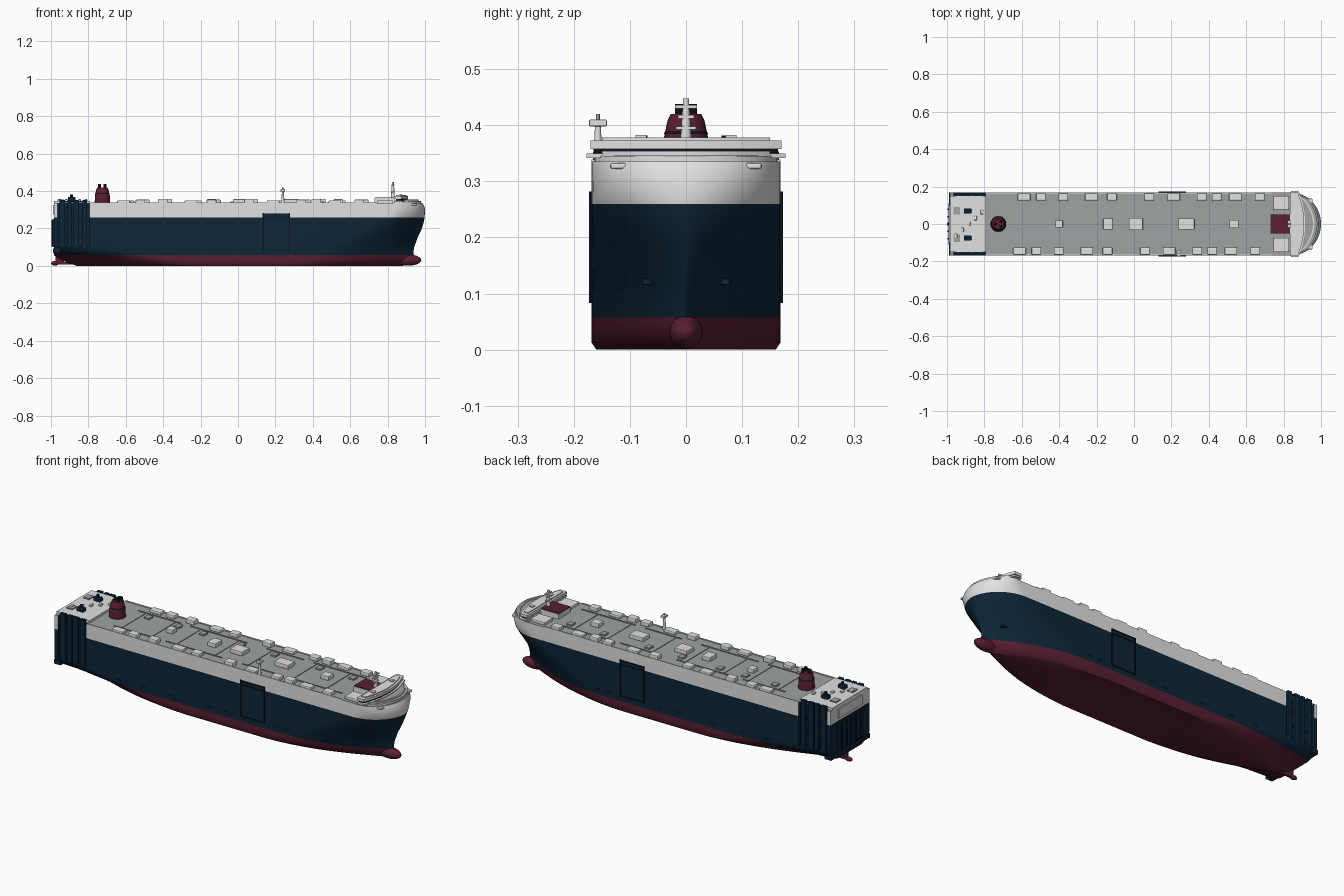
import bpy, bmesh, math
from mathutils import Vector

old = bpy.data.objects.get("Cube")
if old:
    bpy.data.objects.remove(old)


def material(name, rgb):
    m = bpy.data.materials.new(name)
    m.use_nodes = True
    m.diffuse_color = (*rgb, 1)
    m.node_tree.nodes["Principled BSDF"].inputs["Base Color"].default_value = (*rgb, 1)
    return m


WHITE = material("white paint", (.75, .75, .75))
NAVY = material("navy paint", (.004, .019, .04))
RED = material("maroon paint", (.1, .014, .032))
GREY = material("grey deck", (.34, .36, .36))
DARK = material("dark trim", (.004, .007, .012))


def add(name, verts, faces, mats):
    me = bpy.data.meshes.new(name)
    me.from_pydata(verts, [], faces)
    bm = bmesh.new()
    bm.from_mesh(me)
    bmesh.ops.remove_doubles(bm, verts=bm.verts, dist=1e-5)
    bmesh.ops.recalc_face_normals(bm, faces=bm.faces)
    bm.to_mesh(me)
    bm.free()
    for m in mats:
        me.materials.append(m)
    ob = bpy.data.objects.new(name, me)
    bpy.context.collection.objects.link(ob)
    return ob


def smooth(ob, angle=35):
    bpy.ops.object.select_all(action='DESELECT')
    ob.select_set(True)
    bpy.context.view_layer.objects.active = ob
    bpy.ops.object.shade_smooth_by_angle(angle=math.radians(angle))


def prism(name, outline, z0, z1, mat):
    n = len(outline)
    verts = [(x, y, z) for z in (z0, z1) for x, y in outline]
    faces = [range(n), range(n, 2 * n)]
    faces += [(i, (i + 1) % n, n + (i + 1) % n, n + i) for i in range(n)]
    return add(name, verts, faces, [mat])


def box(name, x0, x1, y0, y1, z0, z1, mat, bevel=0):
    ob = prism(name, [(x0, y0), (x1, y0), (x1, y1), (x0, y1)], z0, z1, mat)
    if bevel:
        b = ob.modifiers.new("bevel", 'BEVEL')
        b.width, b.segments = bevel, 2
    return ob


def tube(name, x, y, rings, mat, sides=24):
    """Upright turned part from (radius, height) rings."""
    verts = [(x + r * math.cos(a), y + r * math.sin(a), z) for r, z in rings
             for a in (math.tau * i / sides for i in range(sides))]
    faces = [(k * sides + i, k * sides + (i + 1) % sides,
              (k + 1) * sides + (i + 1) % sides, (k + 1) * sides + i)
             for k in range(len(rings) - 1) for i in range(sides)]
    faces += [range(sides), range(len(verts) - sides, len(verts))]
    ob = add(name, verts, faces, [mat])
    smooth(ob)
    return ob


def ellipsoid(name, centre, size, mat):
    bpy.ops.mesh.primitive_uv_sphere_add(segments=24, ring_count=14, radius=1, location=centre)
    ob = bpy.context.object
    ob.name, ob.scale = name, size
    ob.data.materials.append(mat)
    smooth(ob, 60)


# Hull levels: height, stern end, stern half width, stern taper, bow taper, bow end, bow fullness
W, END = .168, -.985
LEVELS = [(0, -.86, .004, -.2, .25, .88, 1.1), (.012, -.9, .006, -.3, .3, .91, 1.05),
          (.035, -.95, .02, -.4, .36, .935, 1), (.057, END, .1, -.5, .4, .94, 1),
          (.075, END, .15, -.6, .43, .938, .95), (.1, END, W, -.78, .48, .942, .9),
          (.15, END, W, -.78, .58, .96, .8), (.2, END, W, -.78, .68, .983, .68),
          (.23, END, W, -.78, .74, .992, .6), (.26, END, W, -.78, .8, .998, .55),
          (.31, END, W, -.78, .84, 1, .5), (.335, END, W, -.78, .84, .987, .5)]


def half_width(level, x):
    z, xs, ws, ts, tb, xb, e = level
    full = W if z else W - .008
    if x < ts:
        return full + (ws - full) * min(1, (ts - x) / (ts - xs)) ** 1.7
    if x > tb:
        return full * max(0, 1 - ((x - tb) / (xb - tb)) ** 2) ** e
    return full


def station_xs(level):
    z, xs, ws, ts, tb, xb, e = level
    out = [xs + (ts - xs) * i / 12 for i in range(12)]
    out += [ts + (tb - ts) * i / 4 for i in range(4)]
    return out + [tb + (xb - tb) * math.sin(i / 18 * math.pi / 2) for i in range(19)]


# Hull: loops run round each level, stacked upward
loops = []
for lv in LEVELS:
    side = [(x, half_width(lv, x)) for x in station_xs(lv)]
    loops.append([(x, -y, lv[0]) for x, y in side] + [(x, y, lv[0]) for x, y in reversed(side)])
n = len(loops[0])
faces = [(k * n + i, k * n + (i + 1) % n, (k + 1) * n + (i + 1) % n, (k + 1) * n + i)
         for k in range(len(loops) - 1) for i in range(n)]
top = (len(loops) - 1) * n
for s in (0, top):
    faces += [(s + i, s + i + 1, s + n - 2 - i, s + n - 1 - i) for i in range(n // 2 - 1)]
hull = add("hull", [v for lp in loops for v in lp], faces, [RED, NAVY, WHITE, GREY])
for p in hull.data.polygons:
    z = p.center.z
    p.material_index = 3 if z > .334 else 2 if z > .26 else 1 if z > .057 else 0

# Recesses in both stern quarters
for s in (-1, 1):
    cutter = box("stern_recess_cutter", -.965, -.795, s * .15, s * .2, .1, .4, RED)
    cutter.hide_render = True
    for m in (NAVY, WHITE, GREY):
        cutter.data.materials.append(m)
    for p in cutter.data.polygons:
        p.material_index = 1
    mod = hull.modifiers.new("recess", 'BOOLEAN')
    mod.operation, mod.solver, mod.object = 'DIFFERENCE', 'EXACT', cutter
    bpy.context.view_layer.objects.active = hull
    bpy.ops.object.modifier_apply(modifier="recess")
    bpy.data.objects.remove(cutter)
smooth(hull)

ellipsoid("bulbous_bow", (.91, 0, .031), (.07, .03, .03), RED)
ellipsoid("propeller_hub", (-.978, 0, .014), (.022, .012, .012), RED)
box("propeller_shaft", -.98, -.84, -.006, .006, .008, .02, RED)
box("rudder", -.975, -.93, -.005, .005, .012, .06, RED)

# Side details, mirrored
for s in (-1, 1):
    for x, wide in ((-.94, .03), (-.9, .022), (-.865, .03), (-.82, .025)):
        box("stern_post", x - wide / 2, x + wide / 2, s * .149, s * .166, .1, .352, NAVY)
    for z in (.105, .17, .25, .34):
        box("stern_beam", -.95, -.81, s * .149, s * .158, z, z + .008, DARK)
    box("side_door", .135, .275, s * .16, s * .17, .09, .28, NAVY)
    for x in (.132, .272):
        box("door_frame_post", x, x + .007, s * .16, s * .173, .085, .282, DARK)
    for z in (.083, .255, .276):
        box("door_frame_rail", .132, .279, s * .16, s * .173, z, z + .005, DARK)
    for x in (-.62, -.47, -.3, -.07, .02, .33, .4):
        box("hull_port", x, x + .03, s * .16, s * .1695, .083, .088, DARK)
    lv = LEVELS[5]
    w = half_width(lv, .85)
    box("anchor", .84, .875, s * (w - .02), s * (w + .012), .115, .127, NAVY, .003)
    box("bow_fairlead", .9, .955, s * .1, s * .135, .322, .333, WHITE, .004)

# Stern
box("stern_house", END, -.79, -.15, .15, .333, .348, WHITE)
box("stern_ledge", -.99, -.95, -W, W, .07, .092, NAVY)
box("stern_ramp", -.992, -.98, -.11, .11, .1, .25, NAVY)
box("stern_upper_panel", -.99, -.98, -.1, .1, .275, .325, WHITE)
for i in range(5):
    y = -.08 + i * .04
    box("ramp_rib", -.996, -.985, y - .004, y + .004, .105, .245, DARK)
    box("stern_vent", -.96 + i * .035, -.945 + i * .035, y * .8 - .012, y * .8 + .012, .345, .357, WHITE, .003)
for y in (-.075, .07):
    box("mooring_winch", -.91, -.87, y - .014, y + .014, .345, .368, NAVY, .004)
    tube("winch_post", -.89, y, [(.007, .36), (.007, .382)], NAVY, 10)
    box("deck_hatch", -.965, -.93, y - .02, y + .02, .345, .354, GREY)

# Main deck furniture
for s in (-1, 1):
    box("deck_edge", -.79, .74, s * .162, s * W, .33, .339, WHITE)
    for i, x in enumerate((-.6, -.51, -.39, -.24, -.13, .07, .2, .35, .43, .53, .66)):
        d = .026 if i % 3 else .034
        x += .012 * s
        box("side_vent_house", x - d, x + d, s * .125, s * .165, .333, .35 + .004 * (i % 3), WHITE, .005)
    for x0, x1 in ((-.67, -.42), (-.36, -.02), (.1, .32), (.38, .7)):
        box("deck_pipe", x0, x1, s * .104, s * .109, .334, .339, GREY)
for x, wide, deep in ((-.4, .04, .04), (-.14, .05, .06), (.01, .075, .065),
                      (.28, .085, .06), (.535, .05, .045)):
    box("deck_house", x - wide / 2, x + wide / 2, -deep / 2, deep / 2, .333, .357, WHITE, .004)
for x in (-.63, -.45, -.3, -.07, .13, .4, .6):
    box("cross_pipe", x, x + .005, -.1, .1, .334, .338, GREY)
    box("deck_locker", x + .03, x + .06, .05, .085, .333, .343, GREY)

# Funnel
tube("funnel", -.725, 0, [(.042, .333), (.039, .38), (.033, .408), (.027, .42)], RED)
tube("funnel_band", -.725, 0, [(.04, .384), (.037, .39)], DARK)
for x, y in ((-.74, 0), (-.712, .012), (-.712, -.012)):
    tube("exhaust_pipe", x, y, [(.008, .415), (.008, .438)], DARK, 12)

# Side signal mast
tube("signal_mast", .24, -.157, [(.009, .333), (.005, .4)], WHITE, 12)
box("mast_platform", .228, .252, -.173, -.141, .398, .41, WHITE, .002)
tube("mast_lamp", .24, -.157, [(.004, .41), (.004, .42)], WHITE, 10)


# Bridge and forecastle
def arc_outline(aft, tip, sweep, wide):
    ys = [-wide + wide * i / 10 for i in range(21)]
    return [(aft, wide), (aft, -wide)] + [(tip - sweep * (y / wide) ** 2, y) for y in ys]


TOP = LEVELS[-1]
bow = [(x, -half_width(TOP, x) * .97) for x in station_xs(TOP) if x > .84]
bow = [(.835, -W * .97)] + [(.84 + (x - .84) * .95, y) for x, y in bow]
bow += [(x, -y) for x, y in reversed(bow[:-1])]
prism("forecastle", bow, .333, .345, WHITE)
prism("bow_walkway", [(.85 + (x - .835) * .9, y * .9) for x, y in bow], .344, .346, GREY)
prism("bridge_wings", arc_outline(.84, .915, .035, .177), .342, .35, WHITE)
prism("bridge_windows", arc_outline(.845, .905, .035, .164), .348, .36, DARK)
prism("bridge_roof", arc_outline(.835, .91, .035, .17), .358, .373, WHITE)
prism("bridge_roof_top", arc_outline(.845, .9, .03, .15), .372, .378, WHITE)
arc = arc_outline(0, .965, .07, .15)[2:]
prism("wave_breaker", arc + [(x - .008, y) for x, y in reversed(arc)], .343, .354, WHITE)

box("accommodation_block", .73, .838, -.052, .052, .333, .362, WHITE)
box("accommodation_roof", .732, .836, -.05, .05, .361, .366, RED)
for s in (-1, 1):
    box("lifeboat_station", .745, .83, s * .075, s * .15, .333, .35, WHITE, .004)

# Radar mast
tube("radar_mast", .828, 0, [(.011, .36), (.005, .448)], WHITE, 12)
for z, half in ((.392, .018), (.412, .014), (.43, .02)):
    box("radar_arm", .82, .836, -half, half, z, z + .006, WHITE)
for y in (-.08, .08):
    box("roof_locker", .86, .88, y - .01, y + .01, .376, .383, WHITE)
